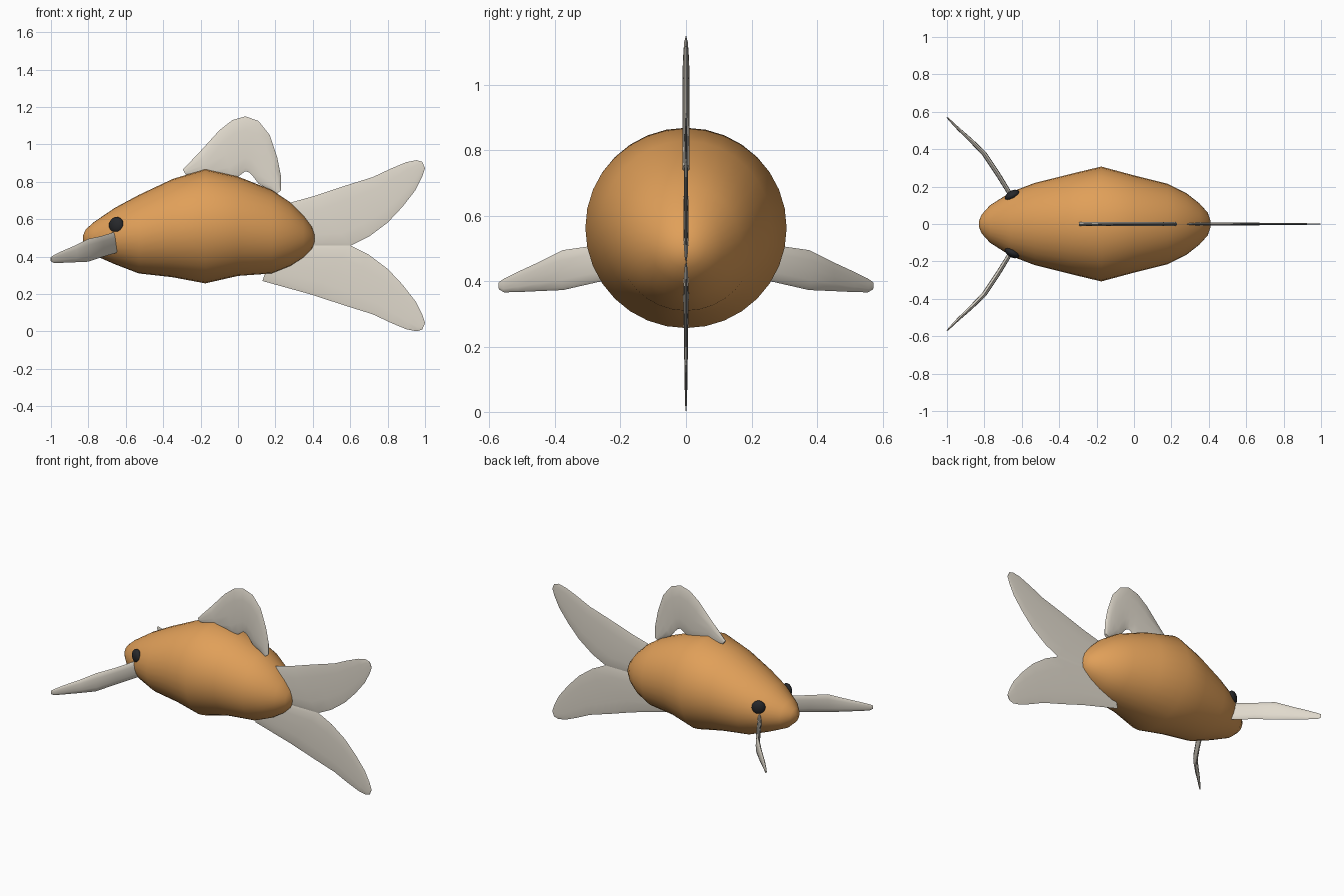
import bpy, bmesh, math
from mathutils import Vector

if "Cube" in bpy.data.objects:
    bpy.data.objects.remove(bpy.data.objects["Cube"])


def material(name, rgb):
    m = bpy.data.materials.new(name)
    m.use_nodes = True
    m.diffuse_color = (*rgb, 1)
    m.node_tree.nodes["Principled BSDF"].inputs["Base Color"].default_value = (*rgb, 1)
    return m


orange = material("orange", (0.75, 0.35, 0.1))
cream = material("cream", (0.75, 0.70, 0.61))
black = material("black", (0.02, 0.021, 0.024))


def finish(bm, name, mat, angle=40):
    bmesh.ops.recalc_face_normals(bm, faces=bm.faces)
    mesh = bpy.data.meshes.new(name)
    bm.to_mesh(mesh)
    bm.free()
    mesh.materials.append(mat)
    obj = bpy.data.objects.new(name, mesh)
    bpy.context.collection.objects.link(obj)
    bpy.ops.object.select_all(action="DESELECT")
    obj.select_set(True)
    bpy.context.view_layer.objects.active = obj
    bpy.ops.object.shade_smooth_by_angle(angle=math.radians(angle))
    return obj


def loft(name, stations, mat, sides):
    """Skin elliptical sections, each given by two edge points and a half-thickness vector."""
    bm = bmesh.new()
    rings = []
    for a, b, thick in stations:
        a, b, thick = Vector(a), Vector(b), Vector(thick)
        mid, half = (a + b) / 2, (a - b) / 2
        angles = [math.tau * i / sides for i in range(sides)]
        rings.append([bm.verts.new(mid + half * math.cos(t) + thick * math.sin(t))
                      for t in angles])
    for r, s in zip(rings, rings[1:]):
        for i in range(sides):
            j = (i + 1) % sides
            bm.faces.new((r[i], r[j], s[j], s[i]))
    bm.faces.new(rings[0])
    bm.faces.new(rings[-1])
    return finish(bm, name, mat)


# Body: x, top, bottom, half width
body = [(-.83, .51, .485, .012), (-.815, .545, .45, .05), (-.77, .585, .408, .1),
        (-.66, .66, .36, .17), (-.53, .73, .31, .22), (-.35, .815, .29, .265),
        (-.175, .868, .257, .307), (0, .828, .297, .26), (.18, .757, .31, .215),
        (.28, .69, .35, .165), (.35, .62, .395, .11), (.395, .56, .44, .06),
        (.41, .515, .48, .015)]
loft("body", [((x, 0, t), (x, 0, b), (0, w, 0)) for x, t, b, w in body], orange, 32)

# Dorsal fin: arched outer edge and notched lower edge
dorsal = [(-.295, .865, -.28, .84), (-.2, .965, -.15, .82), (-.1, 1.075, -.03, .81),
          (-.03, 1.13, .01, .835), (.04, 1.15, .04, .857), (.11, 1.125, .06, .85),
          (.17, 1.05, .08, .83), (.21, .93, .11, .79), (.23, .83, .16, .76),
          (.23, .755, .205, .735)]
loft("dorsal_fin", [((a, 0, b), (c, 0, d), (0, .011, 0)) for a, b, c, d in dorsal],
     cream, 12)

# Tail lobes, mirrored in height about the middle of the tail
tail = [(.13, .27, .2, .46), (.4, .195, .6, .46), (.56, .142, .7, .41),
        (.72, .092, .8, .335), (.82, .045, .88, .25), (.9, .012, .95, .16),
        (.955, .001, .985, .09), (.985, .01, 1, .045)]
for name, flip in (("lower_tail_fin", False), ("upper_tail_fin", True)):
    height = (lambda z: .917 - z) if flip else (lambda z: z)
    loft(name, [((a, 0, height(b)), (c, 0, height(d)), (0, .009 - .007 * i / 7, 0))
                for i, (a, b, c, d) in enumerate(tail)], cream, 12)

# Side fins (x, y, bottom, top) and eyes
side_fin = [(-.65, .14, .42, .535), (-.73, .27, .397, .51), (-.8, .375, .373, .495),
            (-.87, .445, .37, .46), (-.94, .51, .367, .43), (-.985, .555, .366, .408),
            (-1, .57, .375, .398)]
widths = (.012, .013, .013, .011, .008, .005, .003)
for side, s in (("left", 1), ("right", -1)):
    loft(side + "_side_fin" if s < 0 else "back_side_fin",
         [((x, s * y, t), (x, s * y, b), (.77 * w, s * .64 * w, 0))
          for (x, y, b, t), w in zip(side_fin, widths)], cream, 12)
    bm = bmesh.new()
    bmesh.ops.create_uvsphere(bm, u_segments=20, v_segments=12, radius=.043)
    eye = finish(bm, "front_eye" if s < 0 else "back_eye", black)
    eye.scale = (1, .6, 1.05)
    eye.rotation_euler = (0, 0, s * math.radians(28))
    eye.location = (-.65, s * .153, .567)
